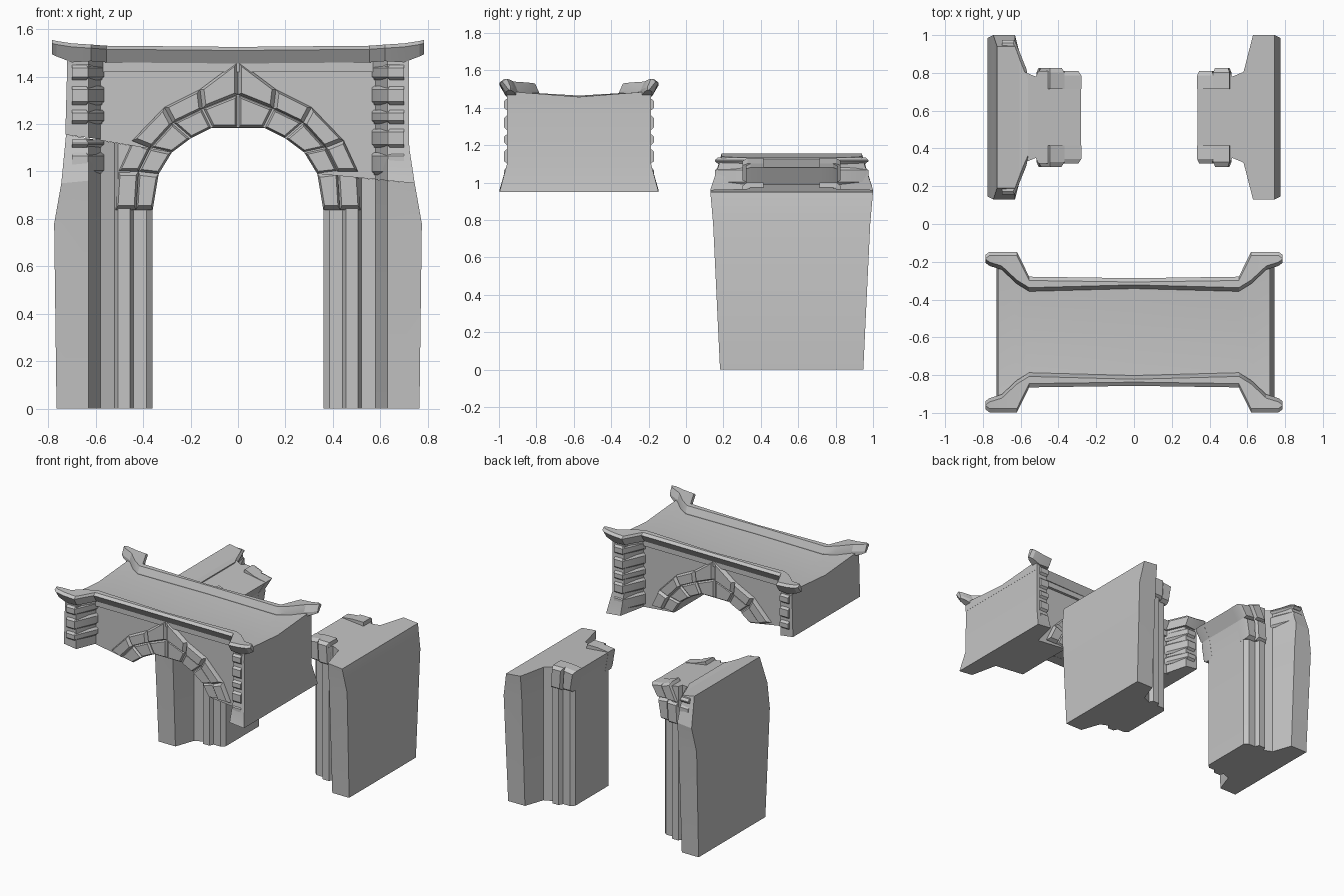
import bpy
import bmesh
import math

cube = bpy.data.objects.get("Cube")
if cube:
    bpy.data.objects.remove(cube, do_unlink=True)

stone = bpy.data.materials.new("grey_stone")
stone.use_nodes = True
GREY = (0.55, 0.55, 0.55, 1)
stone.diffuse_color = GREY
stone.node_tree.nodes["Principled BSDF"].inputs["Base Color"].default_value = GREY

LEG_Y, TOP_Y = 0.565, -0.572


def build(name, lofts, y):
    """One object from several lofts; each loft is a list of closed rings."""
    bm = bmesh.new()
    for rings in lofts:
        loops = [[bm.verts.new(p) for p in ring] for ring in rings]
        n = len(loops[0])
        for a, b in zip(loops, loops[1:]):
            for i in range(n):
                j = (i + 1) % n
                bm.faces.new((a[i], a[j], b[j], b[i]))
        bm.faces.new(loops[0])
        bm.faces.new(loops[-1])
    bmesh.ops.recalc_face_normals(bm, faces=bm.faces)
    mesh = bpy.data.meshes.new(name)
    bm.to_mesh(mesh)
    bm.free()
    mesh.materials.append(stone)
    obj = bpy.data.objects.new(name, mesh)
    obj.location.y = y
    bpy.context.collection.objects.link(obj)
    bpy.ops.object.select_all(action='DESELECT')
    obj.select_set(True)
    bpy.context.view_layer.objects.active = obj
    bpy.ops.object.shade_smooth_by_angle(angle=math.radians(20))
    return obj


def plan_ring(half, side, z_out, z_in):
    """Mirror a half plan (x, depth) in y and tilt it from outer to inner height."""
    xo, xi = half[0][0], half[-1][0]

    def z(x):
        return z_out + (z_in - z_out) * (xo - x) / (xo - xi)
    front = [(side * x, -d, z(x)) for x, d in half]
    return front + [(side * x, d, z(x)) for x, d in reversed(half)]


# Arch lines on one half, springing to crown: inner, middle and outer edge
INNER = [(.36, .84), (.335, .99), (.28, 1.08), (.2, 1.14), (.11, 1.185), (0, 1.185)]
MIDDLE = [(.43, .84), (.42, 1.0), (.37, 1.1), (.275, 1.205), (.15, 1.265), (0, 1.325)]
OUTER = [(.515, .84), (.505, 1.0), (.445, 1.13), (.31, 1.27), (.16, 1.345), (0, 1.465)]


def arch_stones(side, segments):
    lofts = []
    for low, high, depth in ((INNER, MIDDLE, .245), (MIDDLE, OUTER, .262)):
        for i in segments:
            quad = [low[i], low[i + 1], high[i + 1], high[i]]
            cx = sum(p[0] for p in quad) / 4
            cz = sum(p[1] for p in quad) / 4
            for face in (-1, 1):
                lofts.append([[(side * (cx + (x - cx) * k), face * d, cz + (z - cz) * k)
                               for x, z in quad]
                              for k, d in ((1.02, .15), (1.02, depth - .025), (.8, depth))])
    return lofts


def quoins(side, spans, depth):
    lofts = []
    for low, high in spans:
        rings = []
        for z, k in ((low, 0), (low + .014, .016), (high - .014, .016), (high, 0)):
            half = [(.7, depth - .006 + k), (.64 - k / 2, depth - .006 + k),
                    (.585 - k, .255), (.56, .2)]
            rings.append(plan_ring(half, side, z, z))
        lofts.append(rings)
    return lofts


# Legs: buttress, chamfer and moulded jamb, each with a sloping broken top
def leg(name, side, levels):
    rings = []
    for z_out, z_in, xo, depth, xi in levels:
        half = [(xo, depth), (.63, depth), (.58, .24), (.52, .215), (.505, .245),
                (.455, .245), (.44, .215), (.385, .215), (xi, .19)]
        rings.append(plan_ring(half, side, z_out, z_in))
    build(name, [rings], LEG_Y)


LEVELS = [(0, 0, .765, .383, .36), (.78, .84, .775, .42, .36), (.95, .99, .745, .435, .335)]
leg("right_side_leg", 1, LEVELS)
leg("left_side_leg", -1, LEVELS + [(1.155, 1.08, .725, .375, .28)])
build("right_side_leg_arch_stones", arch_stones(1, [0]), LEG_Y)
build("left_side_leg_arch_stones", arch_stones(-1, [0, 1]), LEG_Y)
build("left_side_leg_quoins", quoins(-1, [(.99, 1.08), (1.1, 1.135)], .4), LEG_Y)

# Upper wall with the arch opening and broken lower edges
outline = [(.6, 1.44), (.6, .965)] + INNER[1:]
outline += [(-x, z) for x, z in reversed(INNER[2:-1])] + [(-.6, 1.135), (-.6, 1.44)]
build("upper_wall", [[[(x, y, z) for x, z in outline] for y in (-.23, .23)]], TOP_Y)


# Upper end buttresses, flared towards the foot on the longer side
def upper_buttress(name, side, levels):
    build(name, [[plan_ring([(xo, d), (.63, d), (.58, .23), (.5, .23)], side, zo, zi)
                  for zo, zi, xo, d in levels]], TOP_Y)


upper_buttress("right_upper_buttress", 1,
               [(.95, .975, .745, .425), (1.1, 1.1, .722, .385), (1.45, 1.45, .72, .385)])
upper_buttress("left_upper_buttress", -1,
               [(1.155, 1.125, .728, .385), (1.45, 1.45, .72, .385)])

SPANS = [(1.2, 1.26), (1.28, 1.36), (1.385, 1.45)]
build("right_upper_quoins", quoins(1, [(.985, 1.08), (1.1, 1.18)] + SPANS, .39), TOP_Y)
build("left_upper_quoins", quoins(-1, SPANS, .39), TOP_Y)
build("right_upper_arch_stones", arch_stones(1, range(1, 5)), TOP_Y)
build("left_upper_arch_stones", arch_stones(-1, range(2, 5)), TOP_Y)


def mirrored(stations):
    return [(-s[0],) + s[1:] for s in stations] + list(reversed(stations[:-1]))


# Sagging roof slab
roof = mirrored([(.721, .385, 1.488, 1.458), (.63, .37, 1.485, 1.46),
                 (.57, .25, 1.48, 1.465), (0, .25, 1.475, 1.46)])
build("roof", [[[(x, -d, ze), (x, 0, zm), (x, d, ze), (x, d, 1.42), (x, -d, 1.42)]
                for x, d, ze, zm in roof]], TOP_Y)

# Cornices: x, outer depth, inner depth, bottom, top
rail = mirrored([(.785, .41, .365, 1.495, 1.555), (.765, .425, .35, 1.485, 1.55),
                 (.7, .425, .33, 1.46, 1.54), (.62, .425, .255, 1.465, 1.535),
                 (.555, .293, .215, 1.46, 1.53), (0, .285, .23, 1.455, 1.525)])
for name, face in (("front_cornice", -1), ("back_cornice", 1)):
    build(name, [[[(x, face * d, z) for d, z in
                   ((out, top - .015), (out - .02, top), (inn + .02, top),
                    (inn, top - .045), (inn, low), (out - .035, low))]
                  for x, out, inn, low, top in rail]], TOP_Y)
